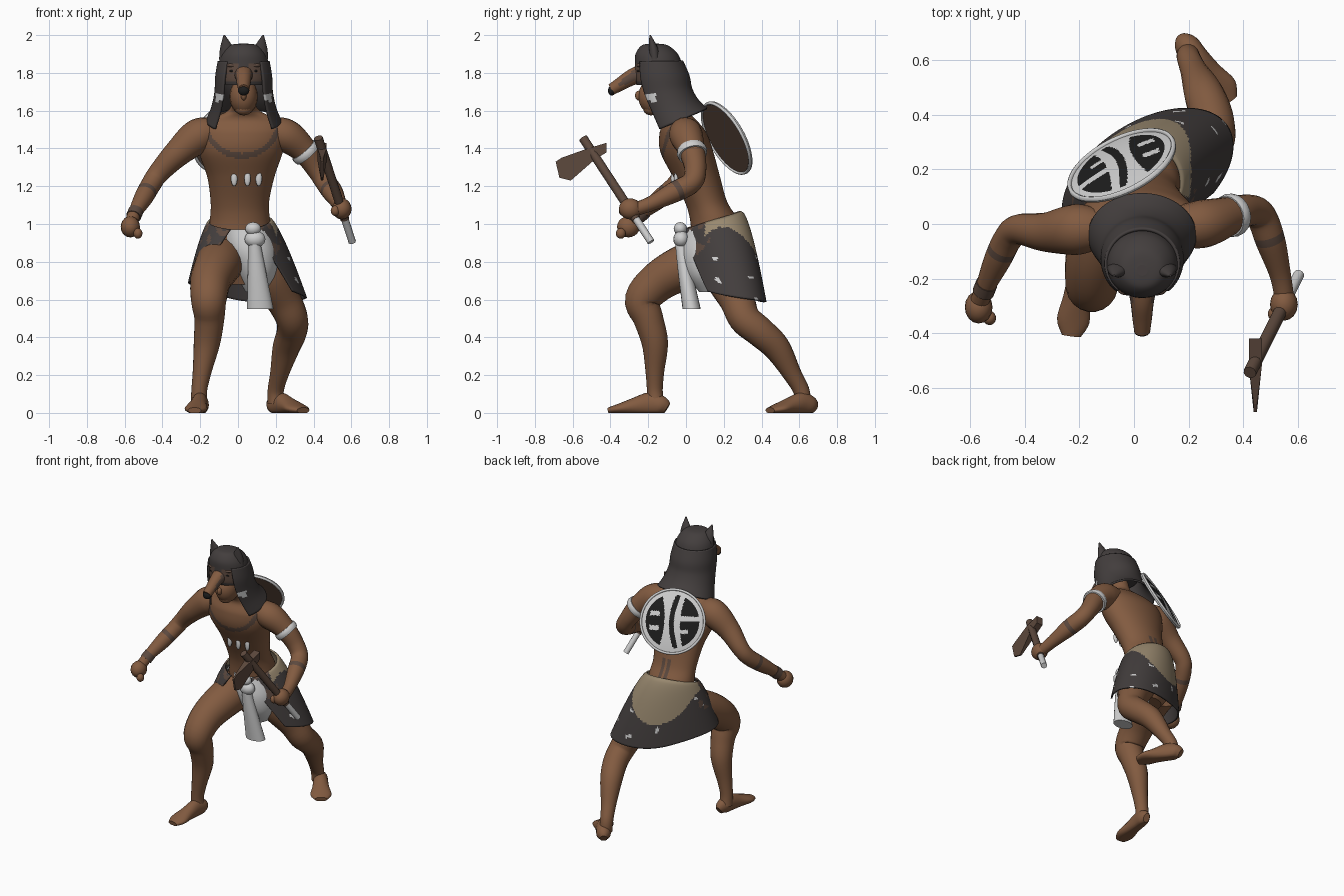
import bpy, bmesh, math
from mathutils import Vector as V, noise

if "Cube" in bpy.data.objects:
    bpy.data.objects.remove(bpy.data.objects["Cube"])

COLOURS = {"skin": (.225, .105, .052), "dark_fur": (.056, .048, .047), "tan_hide": (.32, .25, .16),
           "bone_white": (.62, .62, .62), "wood": (.112, .068, .048), "body_paint": (.11, .068, .05),
           "black": (.012, .012, .012)}
MATS = {}
for key, c in COLOURS.items():
    MATS[key] = bpy.data.materials.new(key)
    MATS[key].diffuse_color = (*c, 1)


def finish(bm, name, mat, rule=None, smooth=True, thick=0):
    """Turn a bmesh into an object; rule(face centre) may give another colour."""
    bmesh.ops.recalc_face_normals(bm, faces=bm.faces)
    me = bpy.data.meshes.new(name)
    names = [mat]
    for f in bm.faces:
        key = (rule(f.calc_center_median()) if rule else None) or mat
        if key not in names:
            names.append(key)
        f.material_index = names.index(key)
        f.smooth = smooth and len(f.verts) < 5
    bm.to_mesh(me)
    bm.free()
    for key in names:
        me.materials.append(MATS[key])
    ob = bpy.data.objects.new(name, me)
    bpy.context.collection.objects.link(ob)
    if thick:
        ob.modifiers.new("thickness", "SOLIDIFY").thickness = thick
    return ob


def surface(name, rows, mat, closed=True, caps=True, **kw):
    """Skin a list of point rows."""
    bm = bmesh.new()
    vs = [[bm.verts.new(p) for p in row] for row in rows]
    n = len(rows[0])
    for a, b in zip(vs, vs[1:]):
        for j in range(n if closed else n - 1):
            k = (j + 1) % n
            bm.faces.new((a[j], a[k], b[k], b[j]))
    if closed and caps:
        bm.faces.new(vs[0])
        bm.faces.new(vs[-1])
    return finish(bm, name, mat, **kw)


def spline(secs, sub):
    """Catmull-Rom through (x, y, z, rx, ry) sections."""
    s = [tuple(q) if len(q) == 5 else (*q, q[3]) for q in secs]
    s = [s[0]] + s + [s[-1]]
    out = []
    for i in range(1, len(s) - 2):
        for k in range(sub):
            t = k / sub
            out.append([.5 * (2 * b + (c - a) * t + (2 * a - 5 * b + 4 * c - d) * t * t
                              + (3 * b - a - 3 * c + d) * t ** 3)
                        for a, b, c, d in zip(s[i - 1], s[i], s[i + 1], s[i + 2])])
    return out + [list(s[-1])]


def loft(name, secs, mat, n=20, sub=5, level=False, **kw):
    """Elliptical sections along a path; level keeps them horizontal."""
    pts = spline(secs, sub)
    rows, a = [], None
    for i, p in enumerate(pts):
        t = (V(pts[min(i + 1, len(pts) - 1)][:3]) - V(pts[max(i - 1, 0)][:3])).normalized()
        if level:
            a, b = V((1, 0, 0)), V((0, 1, 0))
        else:
            a = t.cross(V((0, 0, 1))) if a is None else a - t * a.dot(t)
            a.normalize()
            b = t.cross(a)
        row = []
        for j in range(n):
            g = math.tau * j / n
            q = V(p[:3]) + a * p[3] * math.cos(g) + b * p[4] * math.sin(g)
            q.z = max(q.z, 0)
            row.append(q)
        rows.append(row)
    return surface(name, rows, mat, **kw)


def ball(name, c, r, mat):
    bm = bmesh.new()
    bmesh.ops.create_uvsphere(bm, u_segments=16, v_segments=10, radius=1)
    for v in bm.verts:
        v.co = V(c) + V([v.co[i] * r[i] for i in range(3)])
    return finish(bm, name, mat)


def band(p, d, w):
    p, d = V(p), V(d).normalized()
    return lambda c: "body_paint" if abs((c - p).dot(d)) < w and (c - p).length < .1 else None


# torso with painted collar and spine lines
def torso_paint(c):
    ring = math.hypot((c.x - .02) / .2, (c.z - 1.56) / .2)
    if c.y < -.02 and c.z < 1.56 and abs(ring - 1) < .07:
        return "body_paint"
    if c.y > .1 and 1.0 < c.z < 1.17 and .01 < abs(c.x - .01) < .035:
        return "body_paint"


loft("torso", [(.03, .16, .68, .10, .09), (.02, .18, .80, .17, .15), (.01, .17, .92, .172, .14),
               (.01, .145, 1.03, .158, .125), (.01, .105, 1.12, .155, .112), (.015, .055, 1.25, .178, .125),
               (.015, .005, 1.38, .222, .14), (.02, -.015, 1.48, .235, .125), (.02, -.03, 1.55, .2, .085),
               (.03, -.06, 1.59, .1, .07), (.03, -.1, 1.63, .065, .07), (.03, -.12, 1.70, .06, .065)],
     "skin", n=120, sub=10, level=True, rule=torso_paint)
for x, y in ((-.02, -.066), (.05, -.069), (.11, -.052)):
    ball("tooth_pendant", (x, y, 1.24), (.017, .012, .04), "bone_white")

# arms, fists and bands
loft("right_arm", [(-.12, -.02, 1.49, .07), (-.21, -.02, 1.465, .093), (-.32, -.03, 1.375, .073),
                   (-.42, -.02, 1.27, .056), (-.46, -.05, 1.21, .053), (-.5, -.13, 1.14, .05),
                   (-.545, -.23, 1.06, .036), (-.565, -.28, 1.01, .035)], "skin", sub=8,
     rule=band((-.485, -.10, 1.165), (-.04, -.08, -.07), .014))
loft("left_arm", [(.14, -.01, 1.49, .07), (.25, 0, 1.47, .088), (.35, .03, 1.39, .07), (.42, .05, 1.29, .058),
                  (.465, .03, 1.22, .056), (.5, -.06, 1.17, .055), (.535, -.18, 1.11, .04),
                  (.55, -.26, 1.08, .036)], "skin", sub=8,
     rule=band((.495, -.05, 1.175), (.035, -.1, -.05), .014))
for side, c, tip in (("right", (-.57, -.305, .985), (-.53, -.345, .95)),
                     ("left", (.55, -.295, 1.08), (.515, -.33, 1.07))):
    ball(side + "_fist", c, (.051, .06, .056), "skin")
    ball(side + "_thumb", tip, (.024, .026, .028), "skin")
loft("upper_arm_ring", [(.345, .028, 1.395, .076), (.358, .032, 1.38, .081), (.371, .036, 1.365, .076)],
     "bone_white", sub=2)
loft("right_wrist_wrap", [(-.54, -.218, 1.07, .04), (-.553, -.25, 1.04, .04)], "body_paint", sub=2)

# legs and feet
loft("right_leg", [(-.08, .15, .82, .13), (-.11, 0, .775, .122), (-.145, -.14, .70, .108),
                   (-.155, -.23, .60, .095), (-.152, -.2, .5, .08), (-.165, -.165, .37, .07),
                   (-.19, -.165, .22, .05), (-.205, -.165, .12, .042), (-.205, -.16, .05, .045)], "skin")
loft("left_leg", [(.12, .2, .82, .13), (.17, .22, .72, .12), (.24, .27, .6, .095), (.285, .31, .5, .085),
                  (.285, .39, .43, .08), (.255, .48, .345, .072), (.22, .56, .21, .05),
                  (.2, .61, .12, .043), (.2, .62, .05, .043)], "skin")
for side, heel, toe, k in (("right", (-.19, -.10), (-.23, -.41), 1), ("left", (.175, .68), (.345, .445), 1.15)):
    secs = []
    for t, w, h in ((0, .022, .03), (.1, .04, .05), (.3, .042, .06), (.55, .048, .045), (.82, .06, .027), (1, .035, .016)):
        secs.append((heel[0] + t * (toe[0] - heel[0]), heel[1] + t * (toe[1] - heel[1]), h * .8, w * k, h))
    loft(side + "_foot", secs, "skin", sub=4)


# hide skirt, open at the front, hem stretched along the stride
def skirt_colour(c):
    dx = (c.x - .01) / .2
    if c.y > .1 and c.z > 1.0 - .24 * math.sqrt(max(0, 1 - dx * dx)):
        return "tan_hide"
    if c.y < .15 and c.z > .84 and noise.noise(c * 22) > .15:
        return "body_paint"
    return "bone_white" if noise.noise(c * 19 + V((7, 3, 1))) > .5 else None


D, E = V((.84, .54)), V((-.54, .84))
rows = []
for i in range(41):
    t = i / 40
    g0, g1 = math.radians(22 + 55 * t), math.radians(342 - 40 * t)
    row = []
    for j in range(111):
        g = g0 + (g1 - g0) * j / 110
        b = (1 - math.cos(g)) / 2
        out = V((math.sin(g), -math.cos(g)))
        ra, rb = .17 + .18 * t ** .75, .15 + .055 * t ** .5
        r = 1 / math.hypot(out.dot(D) / ra, out.dot(E) / rb)
        z = (.97 + .1 * b) * (1 - t) + (.71 - .12 * b - .02 * out.x) * t
        row.append((.01 + .04 * t + r * out.x, .135 + .035 * t ** .5 + r * out.y, z))
    rows.append(row)
surface("hide_skirt", rows, "dark_fur", closed=False, rule=skirt_colour, thick=.01)

# loincloth, knot and hanging tail
loft("loincloth", [(.04, .14, .97, .14, .145), (.07, .13, .85, .14, .155), (.095, .13, .73, .105, .125),
                   (.09, .14, .64, .05, .07)], "bone_white", n=32, level=True)
loft("cloth_tail", [(.085, -.03, .93, .028, .03), (.1, -.005, .75, .048, .038), (.118, .03, .55, .07, .048)],
     "bone_white", level=True)
ball("knot_top", (.08, -.03, .975), (.042, .035, .035), "bone_white")
ball("knot", (.09, -.025, .92), (.055, .042, .045), "bone_white")

# face under the hood
ball("face", (.03, -.16, 1.675), (.075, .093, .1), "skin")
ball("nose", (.03, -.25, 1.68), (.015, .02, .026), "skin")
ball("chin", (.03, -.185, 1.61), (.045, .042, .035), "skin")

# animal hood
loft("hood_top", [(.03, -.17, 1.955, .02, .02), (.03, -.165, 1.945, .075, .07), (.03, -.155, 1.9, .116, .112),
                  (.03, -.145, 1.84, .133, .126), (.03, -.134, 1.77, .136, .136), (.03, -.13, 1.735, .13, .13)],
     "dark_fur", n=64, sub=6, level=True,
     rule=lambda c: "body_paint" if c.y < -.19 and 1.755 < c.z < 1.855 and .02 < abs(c.x - .03) < .095 else None)


def flap_trim(c):
    return "bone_white" if abs(c.z - 1.67) < .02 and c.y < -.155 else None


rows = []
cape = spline([(.03, -.145, 1.86, .126, .119), (.03, -.132, 1.78, .139, .139), (.03, -.115, 1.70, .143, .137),
               (.03, -.08, 1.62, .16, .137), (.03, -.04, 1.55, .188, .148)], 6)
for i, (x, y, z, rx, ry) in enumerate(cape):
    t = i / (len(cape) - 1)
    g0 = math.radians(40 + 11 * t)
    row = []
    for j in range(61):
        g = g0 + (math.tau - 2 * g0) * j / 60
        b = (1 - math.cos(g)) / 2
        row.append((x + rx * math.sin(g), y - ry * math.cos(g), z + t * t * (.055 * b - .07 * (1 - b))))
    rows.append(row)
surface("hood_cape", rows, "dark_fur", closed=False, rule=flap_trim, thick=-.012)

loft("hood_snout", [(.03, -.21, 1.80, .06, .055), (.03, -.28, 1.78, .044, .044),
                    (.03, -.345, 1.742, .036, .036), (.03, -.395, 1.712, .029, .03)], "skin", n=24,
     rule=lambda c: "body_paint" if abs(c.x - .03) > .034 and c.y < -.25 else None)
ball("hood_nose", (.03, -.393, 1.706), (.03, .02, .026), "black")
for s in (-1, 1):
    x = .03 + s * .085
    loft("hood_ear", [(x, -.165, 1.87, .045, .03), (x + s * .004, -.172, 1.93, .036, .024),
                      (x + s * .018, -.19, 2.0, .004, .004)], "dark_fur", n=12, level=True)
    ball("hood_eye", (.03 + s * .055, -.25, 1.81), (.02, .01, .007), "black")
    ball("hood_brow", (.03 + s * .055, -.242, 1.84), (.035, .02, .012), "body_paint")

# round shield on the back
C, N = V((-.045, .215, 1.455)), V((-.40, .79, .45)).normalized()
U = V((0, 0, 1)).cross(N).normalized() * -1
W = U.cross(N).normalized()
if W.z < 0:
    W = -W
R = .212


def shield_paint(c):
    u, v = (c - C).dot(U) / R, (c - C).dot(W) / R
    if math.hypot(u, v) > .82:
        return None
    if u > .24 + .2 * v * v:
        return None if abs(abs(v) - .22) < .07 and .4 < u < .7 else "black"
    if abs(u - .02 + .25 * v * v) < .075:
        return "black"
    if u < -.24 - .2 * v * v:
        return None if abs(v - .1) < .08 or (abs(v + .3) < .06 and u > -.5) else "black"


def disc(radii_heights):
    return [[C + (U * math.cos(math.tau * j / 128) + W * math.sin(math.tau * j / 128)) * R * r + N * h
             for j in range(128)] for r, h in radii_heights]


surface("shield_face", disc([(k / 40, .024 * (1 - (k / 40) ** 2)) for k in range(1, 41)]),
        "bone_white", rule=shield_paint)
surface("shield_inside", disc([(k / 4, -.004) for k in (.1, 2, 4)]), "wood")
surface("shield_rim", disc([(.98 + .04 * math.cos(k * math.tau / 8), .013 * math.sin(k * math.tau / 8))
                            for k in range(9)]), "bone_white", caps=False)

# hand axe
A, B = V((.605, -.185, .905)), V((.425, -.545, 1.455))
for name, t0, t1, r, m in (("axe_grip", 0, .24, .02, "bone_white"), ("axe_handle", .22, 1, .024, "wood")):
    loft(name, [(*A.lerp(B, t), r) for t in (t0, (t0 + t1) / 2, t1)], m, n=10, sub=1)
outline = [(-.42, 1.43), (-.42, 1.38), (-.49, 1.335), (-.61, 1.23), (-.67, 1.245), (-.69, 1.33), (-.66, 1.35), (-.52, 1.40)]
bm = bmesh.new()
sides = []
for s in (-1, 1):
    sides.append([bm.verts.new((.445 + s * (.024 if y > -.55 else .006), y, z)) for y, z in outline])
    bm.faces.new(sides[-1])
for j in range(8):
    k = (j + 1) % 8
    bm.faces.new((sides[0][j], sides[0][k], sides[1][k], sides[1][j]))
finish(bm, "axe_head", "wood", smooth=False)

for m in bpy.data.materials:
    if m.users and not m.is_grease_pencil:
        m.use_nodes = True
        m.node_tree.nodes["Principled BSDF"].inputs["Base Color"].default_value = m.diffuse_color
